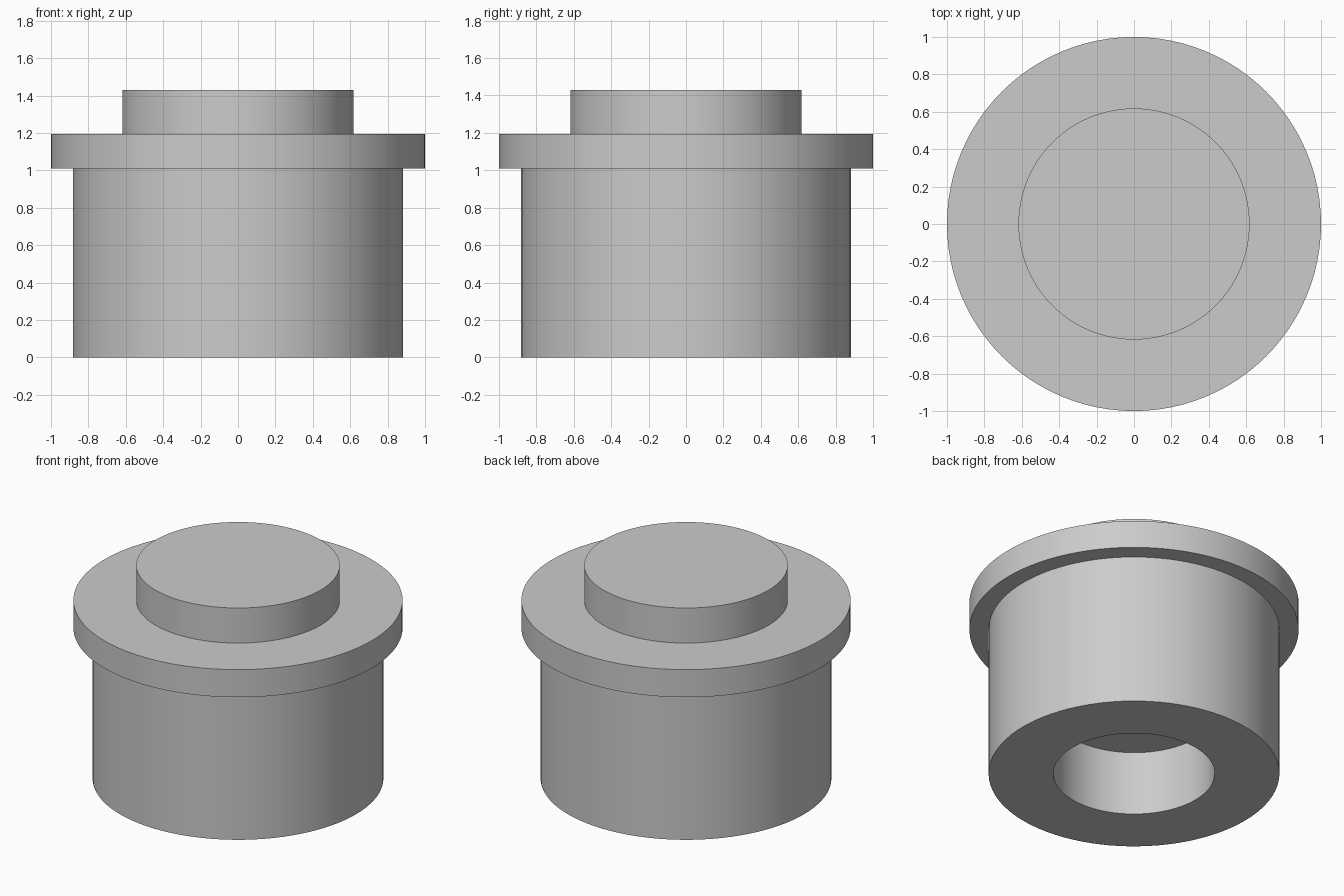
import bpy
import bmesh
import math

SEGMENTS = 96

cube = bpy.data.objects.get("Cube")
if cube:
    bpy.data.objects.remove(cube, do_unlink=True)

# Single grey material
grey = bpy.data.materials.new("light_grey")
grey.use_nodes = True
colour = (0.6, 0.6, 0.6, 1.0)
grey.diffuse_color = colour
grey.node_tree.nodes["Principled BSDF"].inputs["Base Color"].default_value = colour


def lathe(name, profile, material):
    """Revolve a (radius, height) profile that starts and ends on the axis."""
    bm = bmesh.new()
    rings = []
    for radius, z in profile:
        rings.append([bm.verts.new((radius * math.cos(a), radius * math.sin(a), z))
                      for a in (math.tau * i / SEGMENTS for i in range(SEGMENTS))])
    for low, high in zip(rings, rings[1:]):
        for i in range(SEGMENTS):
            j = (i + 1) % SEGMENTS
            bm.faces.new((low[i], low[j], high[j], high[i]))
    # Flat end caps
    bm.faces.new(rings[0])
    bm.faces.new(rings[-1])
    bmesh.ops.recalc_face_normals(bm, faces=bm.faces)
    mesh = bpy.data.meshes.new(name)
    bm.to_mesh(mesh)
    bm.free()
    mesh.materials.append(material)
    obj = bpy.data.objects.new(name, mesh)
    bpy.context.collection.objects.link(obj)
    bpy.ops.object.select_all(action="DESELECT")
    obj.select_set(True)
    bpy.context.view_layer.objects.active = obj
    bpy.ops.object.shade_smooth_by_angle(angle=math.radians(30))
    return obj


# Flanged plug: blind bore, body, flange and raised boss
bore_radius, bore_depth = 0.49, 0.43
body_radius, body_top = 0.883, 1.01
flange_radius, flange_top = 1.0, 1.195
boss_radius, boss_top = 0.618, 1.43

lathe("flanged_plug", [
    (bore_radius, bore_depth),
    (bore_radius, 0),
    (body_radius, 0),
    (body_radius, body_top),
    (flange_radius, body_top),
    (flange_radius, flange_top),
    (boss_radius, flange_top),
    (boss_radius, boss_top),
], grey)
